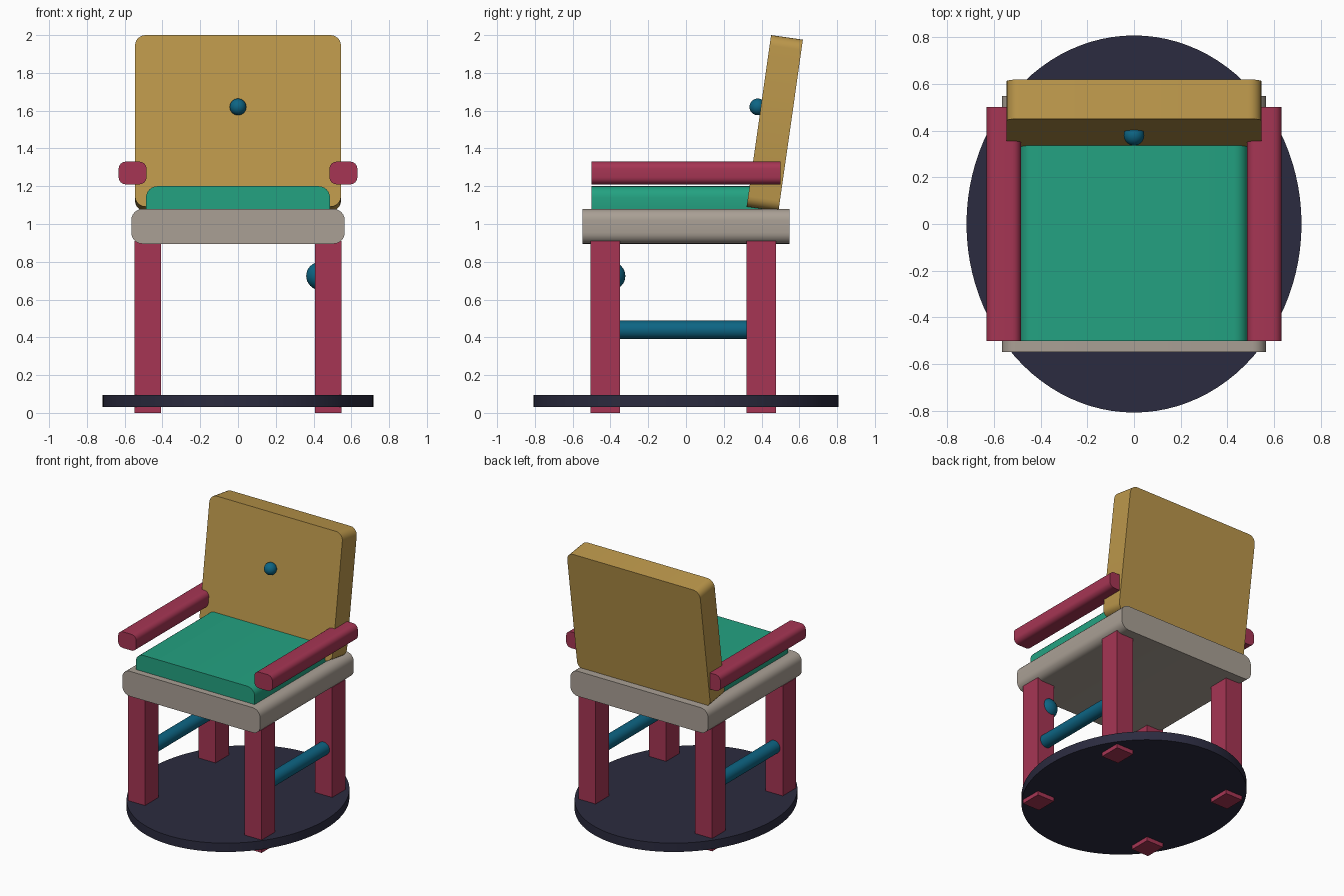
import bpy, bmesh
from math import sin, cos, pi, radians

if "Cube" in bpy.data.objects:
    bpy.data.objects.remove(bpy.data.objects["Cube"], do_unlink=True)


def material(name, rgb):
    mat = bpy.data.materials.new(name)
    mat.use_nodes = True
    mat.diffuse_color = (*rgb, 1)
    mat.node_tree.nodes["Principled BSDF"].inputs["Base Color"].default_value = (*rgb, 1)
    return mat


gold = material("gold", (0.5, 0.31, 0.07))
teal = material("teal", (0.017, 0.36, 0.22))
crimson = material("crimson", (0.38, 0.036, 0.088))
warm_grey = material("warm grey", (0.4, 0.35, 0.3))
navy = material("navy", (0.024, 0.024, 0.05))
blue = material("deep blue", (0.004, 0.13, 0.23))


def finish(obj, name, mat):
    obj.name = name
    obj.data.materials.append(mat)
    bpy.ops.object.select_all(action="DESELECT")
    obj.select_set(True)
    bpy.context.view_layer.objects.active = obj
    bpy.ops.object.shade_smooth_by_angle(angle=radians(30))
    return obj


def slab(name, mat, size, location, radius, tilt=0):
    """Block whose x-z outline has rounded corners, extruded along y."""
    width, depth, height = size
    bm = bmesh.new()
    ring = []
    steps = 6
    for corner, (sx, sz) in enumerate([(1, 1), (-1, 1), (-1, -1), (1, -1)]):
        for i in range(steps + 1):
            a = (corner + i / steps) * pi / 2
            x = sx * (width / 2 - radius) + radius * cos(a)
            z = sz * (height / 2 - radius) + radius * sin(a)
            ring.append(bm.verts.new((x, -depth / 2, z)))
    face = bm.faces.new(ring)
    grown = bmesh.ops.extrude_face_region(bm, geom=[face])["geom"]
    moved = [v for v in grown if isinstance(v, bmesh.types.BMVert)]
    bmesh.ops.translate(bm, verts=moved, vec=(0, depth, 0))
    bmesh.ops.recalc_face_normals(bm, faces=bm.faces)
    mesh = bpy.data.meshes.new(name)
    bm.to_mesh(mesh)
    bm.free()
    obj = bpy.data.objects.new(name, mesh)
    bpy.context.collection.objects.link(obj)
    obj.location = location
    obj.rotation_euler.x = tilt
    return finish(obj, name, mat)


def ball(name, location, radius):
    bpy.ops.mesh.primitive_uv_sphere_add(segments=32, ring_count=16, radius=radius, location=location)
    return finish(bpy.context.object, name, blue)


# Oval floor disc
bpy.ops.mesh.primitive_cylinder_add(vertices=96, radius=1, depth=0.065, location=(0, 0, 0.0625))
base = bpy.context.object
base.scale = (0.717, 0.807, 1)
finish(base, "floor_disc", navy)

# Seat, cushion and leaning backrest
slab("seat", warm_grey, (1.13, 1.095, 0.185), (0, 0, 0.9875), 0.06)
slab("cushion", teal, (0.974, 0.9, 0.18), (0, -0.05, 1.11), 0.06)
slab("backrest", gold, (1.09, 0.17, 0.917), (0, 0.47, 1.534), 0.055, radians(-8.1))

# Legs, stretchers and armrests on both sides
for side, sign in (("left", 1), ("right", -1)):
    for end, y in (("front", -0.428), ("back", 0.398)):
        bpy.ops.mesh.primitive_cube_add(size=1, location=(sign * 0.478, y, 0.455))
        leg = bpy.context.object
        leg.scale = (0.14, 0.156, 0.91)
        finish(leg, f"{end}_{side}_leg", crimson)
    bpy.ops.mesh.primitive_cylinder_add(vertices=32, radius=0.048, depth=0.8,
                                        location=(sign * 0.478, 0, 0.44), rotation=(pi / 2, 0, 0))
    finish(bpy.context.object, f"{side}_stretcher", blue)
    slab(f"{side}_armrest", crimson, (0.148, 1.0, 0.12), (sign * 0.558, 0, 1.27), 0.038)

# Round knobs
ball("backrest_button", (0, 0.38, 1.62), 0.044)
ball("leg_knob", (0.435, -0.395, 0.725), 0.074)
